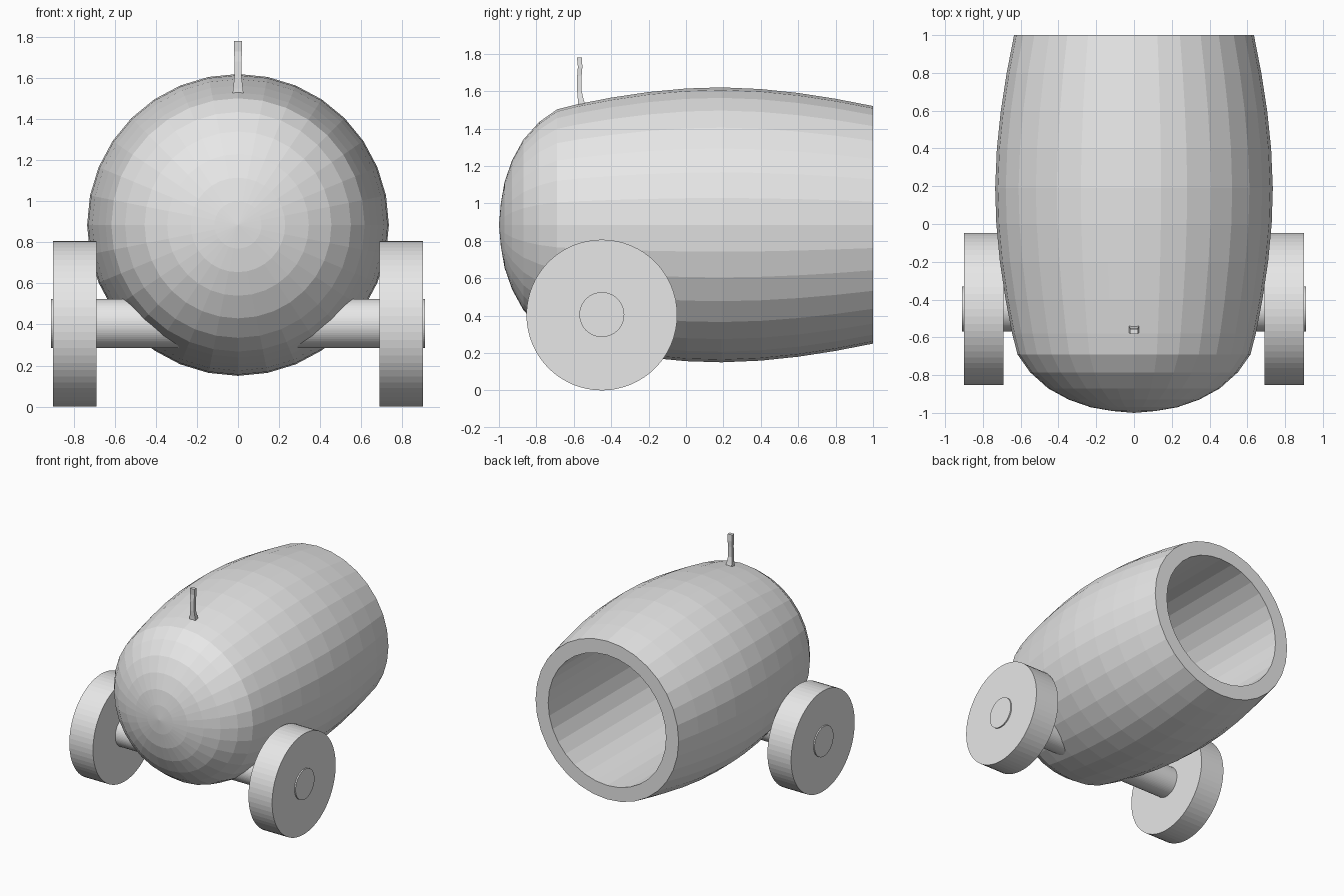
import bpy, bmesh, math
from mathutils import Matrix

if "Cube" in bpy.data.objects:
    bpy.data.objects.remove(bpy.data.objects["Cube"])

grey = bpy.data.materials.new("plain grey")
grey.diffuse_color = (0.8, 0.8, 0.8, 1)
grey.use_nodes = True
grey.node_tree.nodes["Principled BSDF"].inputs["Base Color"].default_value = grey.diffuse_color


def finish(name, bm):
    bmesh.ops.recalc_face_normals(bm, faces=bm.faces)
    mesh = bpy.data.meshes.new(name)
    bm.to_mesh(mesh)
    bm.free()
    mesh.materials.append(grey)
    obj = bpy.data.objects.new(name, mesh)
    bpy.context.collection.objects.link(obj)
    return obj


def skin(bm, rings):
    """Join consecutive vertex rings with quads."""
    for a, b in zip(rings, rings[1:]):
        n = len(a)
        for i in range(n):
            j = (i + 1) % n
            bm.faces.new((a[i], a[j], b[j], b[i]))


def disc(name, x0, x1, radius, y, z, sides):
    """Cylinder lying along x."""
    bm = bmesh.new()
    place = Matrix.Translation(((x0 + x1) / 2, y, z)) @ Matrix.Rotation(math.pi / 2, 4, 'Y')
    bmesh.ops.create_cone(bm, cap_ends=True, segments=sides, radius1=radius,
                          radius2=radius, depth=abs(x1 - x0), matrix=place)
    return finish(name, bm)


# Barrel: (y, radius) profile from rounded breech to muzzle, then into the bore
AXIS_Z, SIDES = 0.885, 32
profile = [(-0.99, 0.115), (-0.97, 0.23), (-0.93, 0.345), (-0.87, 0.455),
           (-0.785, 0.55), (-0.69, 0.617), (-0.58, 0.645), (-0.4, 0.68),
           (-0.2, 0.71), (0, 0.729), (0.19, 0.735), (0.4, 0.726), (0.6, 0.705),
           (0.8, 0.674), (1, 0.635), (1, 0.523), (-0.3, 0.523)]
bm = bmesh.new()
rings = []
for y, r in profile:
    rings.append([bm.verts.new((r * math.sin(2 * math.pi * i / SIDES), y,
                                AXIS_Z + r * math.cos(2 * math.pi * i / SIDES)))
                  for i in range(SIDES)])
skin(bm, rings)
tip = bm.verts.new((0, -1, AXIS_Z))
for i in range(SIDES):
    bm.faces.new((tip, rings[0][i], rings[0][(i + 1) % SIDES]))
bm.faces.new(rings[-1])
finish("barrel", bm)

# Axle and wheels
disc("axle", -0.91, 0.91, 0.12, -0.45, 0.405, 64)
for side, label in ((-1, "left"), (1, "right")):
    disc(label + "_wheel", side * 0.69, side * 0.9, 0.403, -0.45, 0.403, 64)

# Fuse: wavy square cord, (y, z, half width x, half width y)
path = [(-0.555, 1.51, 0.028, 0.022), (-0.562, 1.55, 0.024, 0.016),
        (-0.570, 1.60, 0.018, 0.012), (-0.570, 1.68, 0.016, 0.012),
        (-0.566, 1.73, 0.020, 0.012), (-0.570, 1.78, 0.020, 0.013)]
bm = bmesh.new()
rings = [[bm.verts.new((sx * wx, y + sy * wy, z))
          for sx, sy in ((-1, -1), (1, -1), (1, 1), (-1, 1))]
         for y, z, wx, wy in path]
skin(bm, rings)
bm.faces.new(rings[0])
bm.faces.new(rings[-1])
finish("fuse", bm)
